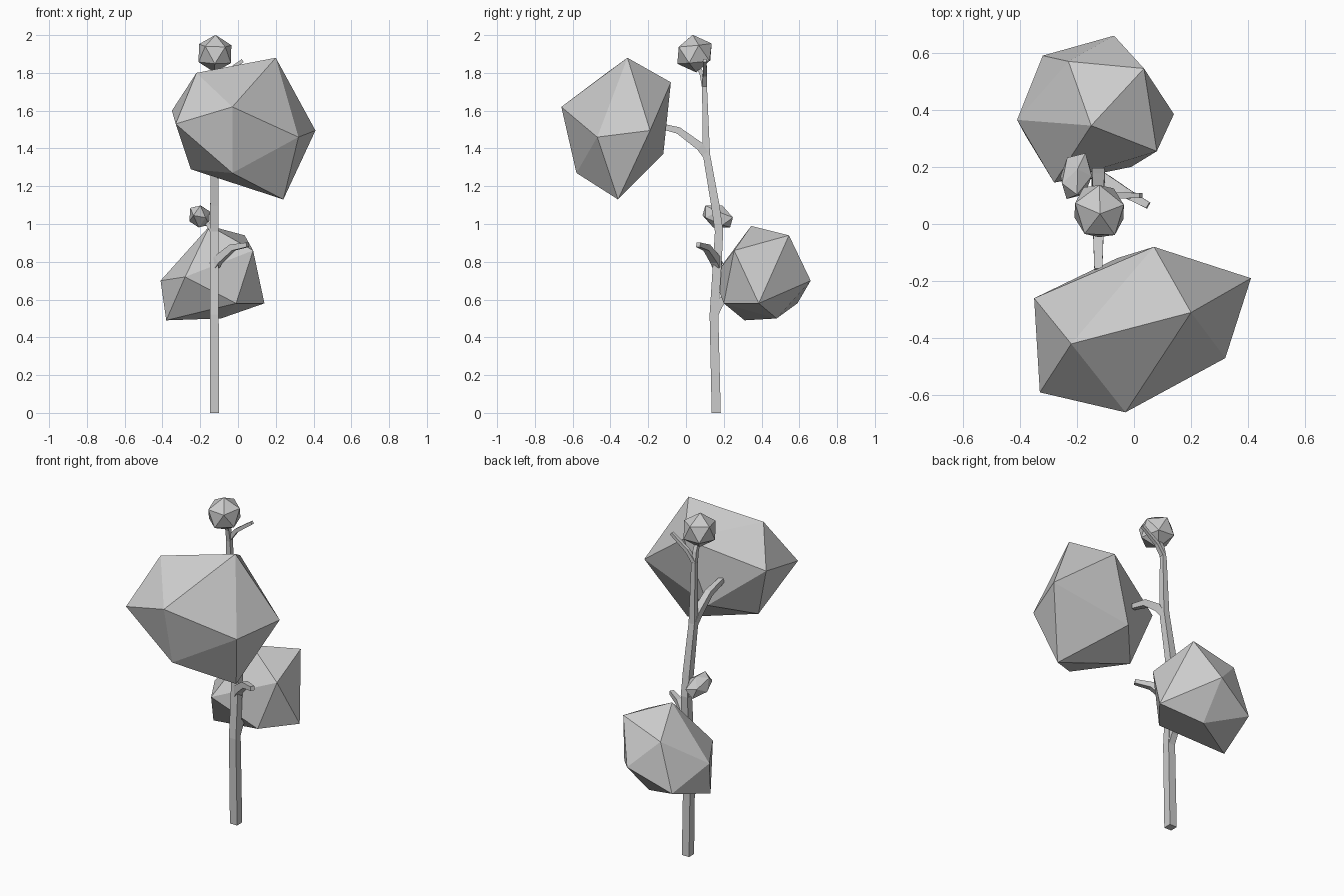
import bpy, bmesh
from mathutils import Vector, Matrix, Euler

if "Cube" in bpy.data.objects:
    bpy.data.objects.remove(bpy.data.objects["Cube"])


def finish(name, bm):
    bmesh.ops.recalc_face_normals(bm, faces=bm.faces)
    me = bpy.data.meshes.new(name)
    bm.to_mesh(me)
    bm.free()
    ob = bpy.data.objects.new(name, me)
    bpy.context.collection.objects.link(ob)


def limb(name, path, radii, ref=(0, 0, 1)):
    """Square-section tapered limb along a path."""
    bm = bmesh.new()
    pts = [Vector(p) for p in path]
    rings = []
    for i, (p, r) in enumerate(zip(pts, radii)):
        t = (pts[min(i + 1, len(pts) - 1)] - pts[max(i - 1, 0)]).normalized()
        if i == 0 and p.z == 0:
            t = Vector((0, 0, 1))
        a = t.cross(Vector(ref)).normalized()
        b = t.cross(a)
        rings.append([bm.verts.new(p + r * (u * a + v * b))
                      for u, v in ((1, 1), (-1, 1), (-1, -1), (1, -1))])
    for lo, hi in zip(rings, rings[1:]):
        for k in range(4):
            bm.faces.new((lo[k], lo[(k + 1) % 4], hi[(k + 1) % 4], hi[k]))
    bm.faces.new(rings[0])
    bm.faces.new(rings[-1])
    finish(name, bm)


def faceted_clump(name, points):
    """Large irregular twenty-sided leaf mass."""
    bm = bmesh.new()
    for p in points:
        bm.verts.new(p)
    bmesh.ops.convex_hull(bm, input=bm.verts)
    finish(name, bm)


def small_clump(name, centre, size, rot):
    bm = bmesh.new()
    m = (Matrix.Translation(centre) @ Euler(rot).to_matrix().to_4x4()
         @ Matrix.Diagonal((*size, 1)))
    bmesh.ops.create_icosphere(bm, subdivisions=1, radius=1, matrix=m)
    finish(name, bm)


# Trunk
X = -0.125
limb("trunk", [(X, .16, 0), (X, .148, .52), (X, .165, .78), (X, .175, .96),
               (X, .155, 1.1), (X, .108, 1.37), (X, .098, 1.73)],
     [.024, .023, .023, .022, .022, .019, .013], (1, 0, 0))

# Branches and twigs
limb("upper_front_branch", [(X, .108, 1.36), (X, .075, 1.41), (X, -.04, 1.495),
                            (X, -.16, 1.525)], [.018, .022, .018, .014])
limb("lower_side_branch", [(X, .168, .78), (-.105, .155, .81), (-.03, .11, .875),
                           (.05, .065, .89)], [.022, .022, .017, .012])
limb("lower_back_branch", [(X, .15, .52), (X, .18, .58), (X, .26, .68)],
     [.02, .02, .015], (1, 0, 0))
limb("small_leaf_twig", [(X, .172, .95), (-.16, .172, 1.0), (-.2, .17, 1.05)],
     [.015, .012, .01])
limb("top_leaf_twig", [(X, .098, 1.72), (-.124, .085, 1.79), (-.12, .05, 1.87)],
     [.013, .012, .01], (1, 0, 0))
limb("top_side_twig", [(X, .098, 1.73), (-.08, .1, 1.79), (.025, .1, 1.865)],
     [.012, .011, .009])

# Leaf masses
faceted_clump("upper_foliage", [
    (.2, -.31, 1.88), (-.22, -.42, 1.8), (-.03, -.66, 1.62), (.41, -.19, 1.495),
    (.32, -.47, 1.46), (.24, -.36, 1.13), (-.03, -.58, 1.27), (-.33, -.59, 1.53),
    (-.35, -.26, 1.6), (.07, -.08, 1.75), (-.25, -.33, 1.29), (-.06, -.12, 1.37)])
faceted_clump("lower_foliage", [
    (-.15, .345, .99), (.035, .545, .94), (.08, .255, .86), (-.07, .66, .7),
    (.14, .385, .58), (-.41, .365, .7), (-.23, .57, .86), (-.32, .59, .58),
    (-.28, .145, .72), (-.38, .31, .49), (-.01, .2, .58), (-.09, .48, .5)])
small_clump("top_foliage", (-.122, .045, 1.902), (.1, .108, .1), (.1, 0, .3))
small_clump("small_foliage", (-.203, .168, 1.04), (.06, .095, .063), (-.4, 0, -.2))
